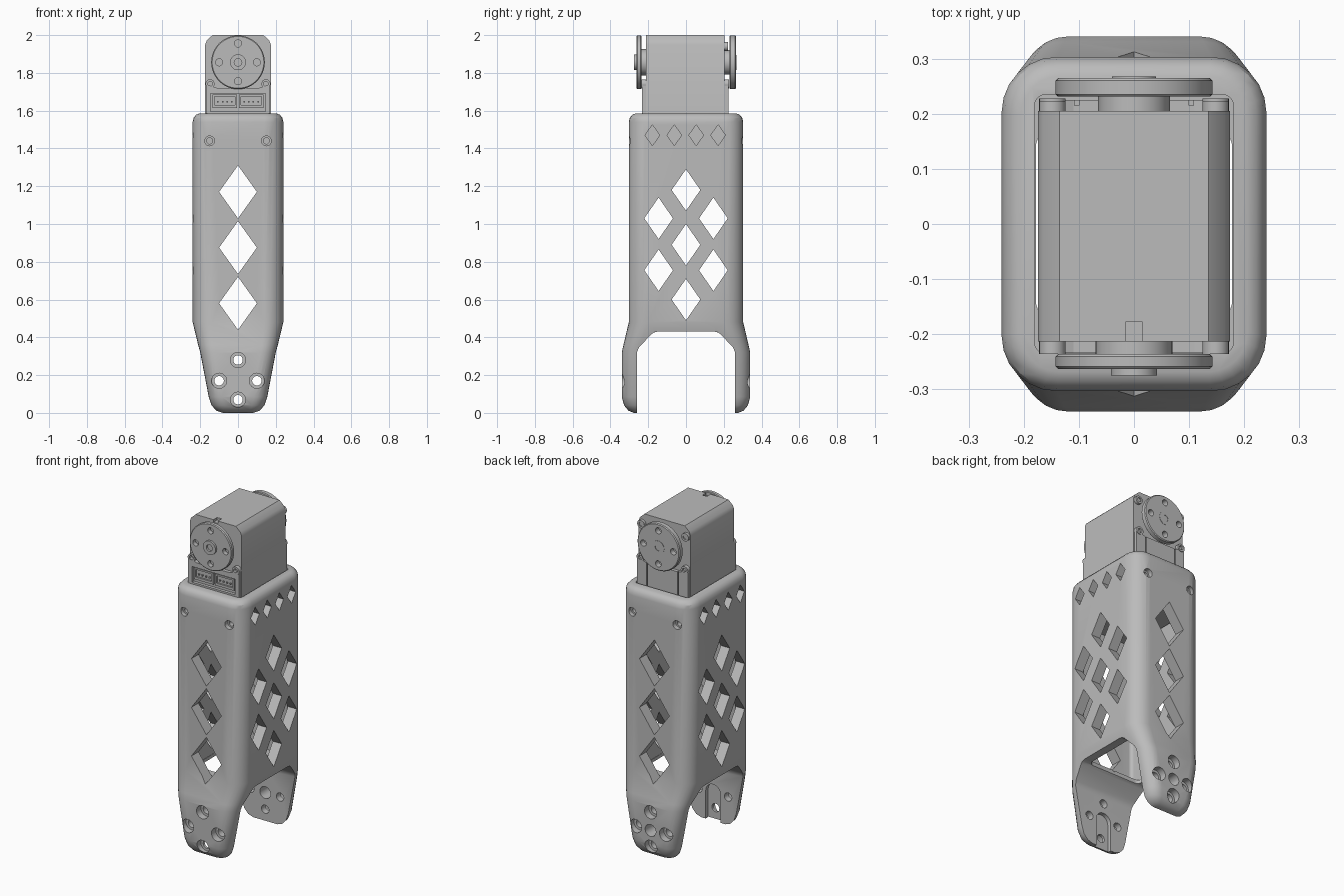
import bpy, bmesh
from math import sin, cos, pi

if "Cube" in bpy.data.objects:
    bpy.data.objects.remove(bpy.data.objects["Cube"])

grey = bpy.data.materials.new("plain grey")
grey.use_nodes = True
grey.diffuse_color = (0.5, 0.5, 0.5, 1)
grey.node_tree.nodes["Principled BSDF"].inputs["Base Color"].default_value = (0.5, 0.5, 0.5, 1)


# ---- helpers ----
def loft(bm, rings):
    loops = [[bm.verts.new(p) for p in ring] for ring in rings]
    n = len(loops[0])
    for a, b in zip(loops, loops[1:]):
        for i in range(n):
            j = (i + 1) % n
            bm.faces.new((a[i], a[j], b[j], b[i]))
    bm.faces.new(loops[0][::-1])
    bm.faces.new(loops[-1])


def place(axis, u, v, t):
    return {"x": (t, u, v), "y": (u, t, v), "z": (u, v, t)}[axis]


def prism(bm, pts, axis, a, b):
    loft(bm, [[place(axis, u, v, t) for u, v in pts] for t in (a, b)])


def circle(u, v, r, n=24):
    return [(u + r * cos(2 * pi * i / n), v + r * sin(2 * pi * i / n)) for i in range(n)]


def diamond(u, v, w, h):
    return [(u + w, v), (u, v + h), (u - w, v), (u, v - h)]


def box(u0, u1, v0, v1):
    return [(u0, v0), (u1, v0), (u1, v1), (u0, v1)]


def rounded(hx, hy, r, n=6):
    pts = []
    for k, (sx, sy) in enumerate(((1, 1), (-1, 1), (-1, -1), (1, -1))):
        for i in range(n + 1):
            a = pi / 2 * (k + i / n)
            pts.append((sx * (hx - r) + r * cos(a), sy * (hy - r) + r * sin(a)))
    return pts


def finish(name, bm):
    bmesh.ops.recalc_face_normals(bm, faces=bm.faces)
    me = bpy.data.meshes.new(name)
    bm.to_mesh(me)
    bm.free()
    me.materials.append(grey)
    ob = bpy.data.objects.new(name, me)
    bpy.context.scene.collection.objects.link(ob)
    return ob


def part(name, prisms):
    bm = bmesh.new()
    for p in prisms:
        prism(bm, *p)
    return finish(name, bm)


def cut(ob, prisms):
    cutter = part("cutter", prisms)
    cutter.hide_render = True
    mod = ob.modifiers.new("cut", "BOOLEAN")
    mod.operation, mod.solver, mod.object = "DIFFERENCE", "EXACT", cutter
    bpy.context.view_layer.objects.active = ob
    bpy.ops.object.modifier_apply(modifier=mod.name)
    bpy.data.objects.remove(cutter)


def smooth(ob, angle=0.5):
    bpy.ops.object.select_all(action="DESELECT")
    ob.select_set(True)
    bpy.context.view_layer.objects.active = ob
    bpy.ops.object.shade_smooth_by_angle(angle=angle)


# ---- leg shell: rounded sections (z, half width, half depth, corner radius) ----
sections = [
    (0.0, 0.085, 0.275, 0.03), (0.012, 0.115, 0.305, 0.05), (0.04, 0.14, 0.328, 0.065),
    (0.085, 0.155, 0.34, 0.07), (0.32, 0.2, 0.34, 0.08), (0.36, 0.211, 0.331, 0.085),
    (0.48, 0.24, 0.303, 0.1), (1.54, 0.24, 0.303, 0.1), (1.562, 0.235, 0.298, 0.095),
    (1.578, 0.222, 0.285, 0.085), (1.585, 0.205, 0.268, 0.07)]
bm = bmesh.new()
loft(bm, [[(x, y, z) for x, y in rounded(hx, hy, r)] for z, hx, hy, r in sections])
shell = finish("leg_shell", bm)

# arch between the two arms, and the hollow inside
half = [(0.26, -0.1), (0.26, 0.32), (0.25, 0.345), (0.185, 0.415), (0.17, 0.426), (0.15, 0.43)]
cut(shell, [(half + [(-y, z) for y, z in half[::-1]], "x", -0.5, 0.5)])
cut(shell, [(rounded(0.18, 0.235, 0.02), "z", 0.45, 1.8)])
cut(shell, [(rounded(0.178, 0.17, 0.03), "z", 0.3, 0.6)])

# diamond windows
cut(shell, [(diamond(0, z, 0.1, 0.14), "y", -0.5, 0.5) for z in (1.17, 0.875, 0.58)])
windows = [(0, 1.18), (0, 0.89), (0, 0.6)]
windows += [(s * 0.145, z) for s in (-1, 1) for z in (1.03, 0.755)]
side = [(diamond(y, z, 0.076, 0.11), "x", -0.5, 0.5) for y, z in windows]
side += [(diamond(y, 1.47, 0.039, 0.055), "x", -0.5, 0.5) for y in (-0.178, -0.062, 0.054, 0.17)]
cut(shell, side)

# screw holes: upper wall pair and arm bolt pattern with counterbores
bolts = [(0, 0.28), (-0.1, 0.17), (0.1, 0.17), (0, 0.07)]
upper = [(-0.15, 1.44), (0.15, 1.44)]
cut(shell, [(circle(x, z, 0.025), "y", -0.5, 0.5) for x, z in bolts]
    + [(circle(x, z, 0.016), "y", -0.5, 0.5) for x, z in upper])
cut(shell, [(circle(x, z, 0.04), "y", s * 0.298, s * 0.5) for x, z in bolts for s in (-1, 1)]
    + [(circle(x, z, 0.026), "y", s * 0.275, s * 0.5) for x, z in upper for s in (-1, 1)])
cut(shell, [(circle(0, 0.17, 0.036), "y", 0.2, 0.5)])

# slot recess inside the front arm
slot = [(-0.05, -0.1), (0.05, -0.1)] + [(0.05 * cos(pi * i / 12), 0.17 + 0.05 * sin(pi * i / 12)) for i in range(13)]
cut(shell, [(slot, "y", -0.283, -0.2)])
smooth(shell)

# ---- motor case ----
case = [(-0.174, 1.33), (0.174, 1.33), (0.174, 1.95), (0.165, 1.972), (0.135, 2.0),
        (-0.135, 2.0), (-0.165, 1.972), (-0.174, 1.95)]
motor = part("motor_case", [(case, "y", -0.213, 0.205)])
cut(motor, [(box(-0.015, 0.015, 1.985, 2.1), "y", -0.3, -0.178)])
smooth(motor)

# front and back covers below the horns
cover = [(-0.17, 1.33), (0.17, 1.33), (0.17, 1.74), (0.11, 1.72), (-0.11, 1.72), (-0.17, 1.74)]
front = part("front_cover", [(cover, "y", -0.234, -0.21)])
cut(front, [(box(-0.145, 0.145, 1.595, 1.69), "y", -0.3, -0.216)])
back = part("back_cover", [(cover, "y", 0.2, 0.225)])
cut(back, [(box(s * 0.1, s * 0.108, 1.5, 1.8), "y", 0.215, 0.3) for s in (-1, 1)])

# connector sockets with pins
for s, side_name in ((-1, "right"), (1, "left")):
    socket = part(side_name + "_connector", [(box(s * 0.07 - 0.064, s * 0.07 + 0.064, 1.615, 1.685), "y", -0.229, -0.21)])
    cut(socket, [(box(s * 0.07 - 0.054, s * 0.07 + 0.054, 1.63, 1.675), "y", -0.3, -0.219)])
    part(side_name + "_pins", [(box(s * 0.07 + d - 0.004, s * 0.07 + d + 0.004, 1.644, 1.652), "y", -0.227, -0.215)
                               for d in (-0.036, -0.012, 0.012, 0.036)])

# corner screw bosses
for s, side_name in ((-1, "right"), (1, "left")):
    for label, z, a, b in (("front_lower", 1.742, -0.236, -0.2), ("back_lower", 1.742, 0.2, 0.228),
                           ("back_upper", 1.94, 0.2, 0.222)):
        boss = part(f"{side_name}_{label}_boss", [(circle(s * 0.148, z, 0.024), "y", a, b)])
        out = -0.3 if a < 0 else 0.3
        cut(boss, [(circle(s * 0.148, z, 0.013, 12), "y", out, out * 0.72)])
        smooth(boss)


# ---- horn discs on both ends of the shaft ----
def horn(name, s, inner, outer, hub_r, hub_start, hub_end):
    z = 1.856
    bm = bmesh.new()
    rings = ((0.138, inner), (0.142, inner + 0.004), (0.142, outer - 0.005), (0.137, outer))
    loft(bm, [[(x, s * y, v) for x, v in circle(0, z, r, 48)] for r, y in rings])
    disc = finish(name + "_horn", bm)
    holes = [(0.1, 0), (-0.1, 0), (0, 0.1), (0, -0.1)]
    cut(disc, [(circle(x, z + d, 0.019, 16), "y", s * 0.1, s * 0.4) for x, d in holes])
    smooth(disc)
    hub = part(name + "_hub", [(circle(0, z, hub_r, 32), "y", s * hub_start, s * hub_end)])
    cut(hub, [(circle(0, z, 0.02, 16), "y", s * 0.25, s * 0.4)])
    smooth(hub)


horn("front", -1, 0.236, 0.263, 0.042, 0.2, 0.275)
horn("back", 1, 0.231, 0.265, 0.04, 0.2, 0.267)
for name, s, r, end in (("front", -1, 0.07, 0.238), ("back", 1, 0.065, 0.234)):
    smooth(part(name + "_axle", [(circle(0, 1.856, r, 32), "y", s * 0.2, s * end)]))
